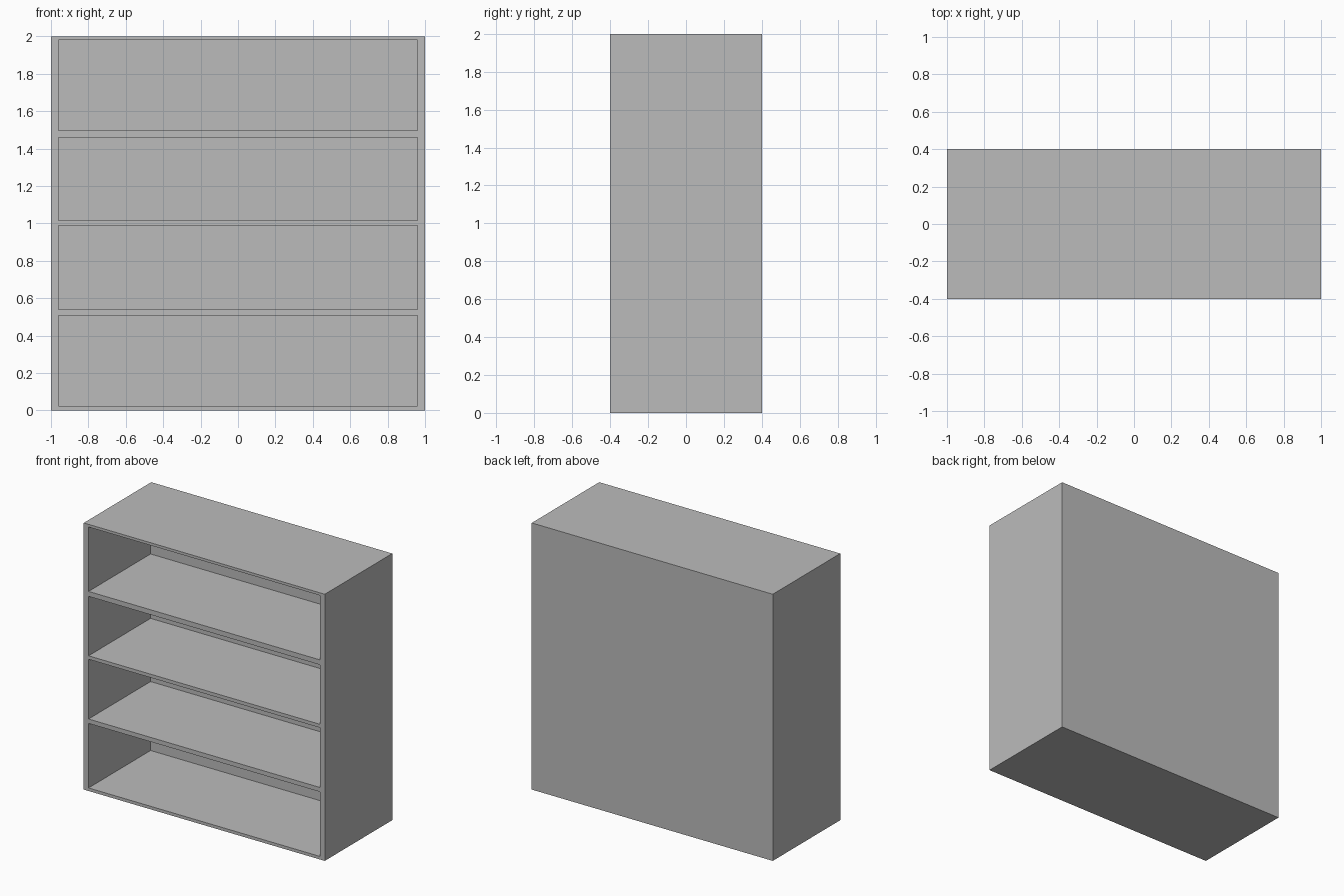
import bpy

cube = bpy.data.objects.get("Cube")
if cube:
    bpy.data.objects.remove(cube, do_unlink=True)

# Single painted finish
grey = bpy.data.materials.new("light_grey")
grey.use_nodes = True
color = (0.5, 0.5, 0.5, 1)
grey.diffuse_color = color
grey.node_tree.nodes["Principled BSDF"].inputs["Base Color"].default_value = color

WIDTH, DEPTH, HEIGHT = 2.0, 0.8, 2.0
SIDE, BACK = 0.04, 0.065
FRONT, REAR = -DEPTH / 2, DEPTH / 2
INNER = WIDTH / 2 - SIDE


def board(name, x, y, z):
    """Box spanning the given (low, high) ranges."""
    spans = (x, y, z)
    bpy.ops.mesh.primitive_cube_add(size=1, location=[(a + b) / 2 for a, b in spans])
    obj = bpy.context.object
    obj.name = obj.data.name = name
    obj.scale = [b - a for a, b in spans]
    bpy.ops.object.transform_apply(location=False, rotation=False, scale=True)
    obj.data.materials.append(grey)
    return obj


# Upright sides
for name, sign in (("left_side", 1), ("right_side", -1)):
    edges = sorted((sign * INNER, sign * WIDTH / 2))
    board(name, edges, (FRONT, REAR), (0, HEIGHT))

# Back panel between the sides
board("back_panel", (-INNER, INNER), (REAR - BACK, REAR), (0, HEIGHT))

# Bottom, three shelves and top
levels = {
    "bottom_board": (0, 0.023),
    "lower_shelf": (0.507, 0.54),
    "middle_shelf": (0.988, 1.014),
    "upper_shelf": (1.46, 1.497),
    "top_board": (1.98, HEIGHT),
}
for name, z in levels.items():
    board(name, (-INNER, INNER), (FRONT, REAR - BACK), z)
